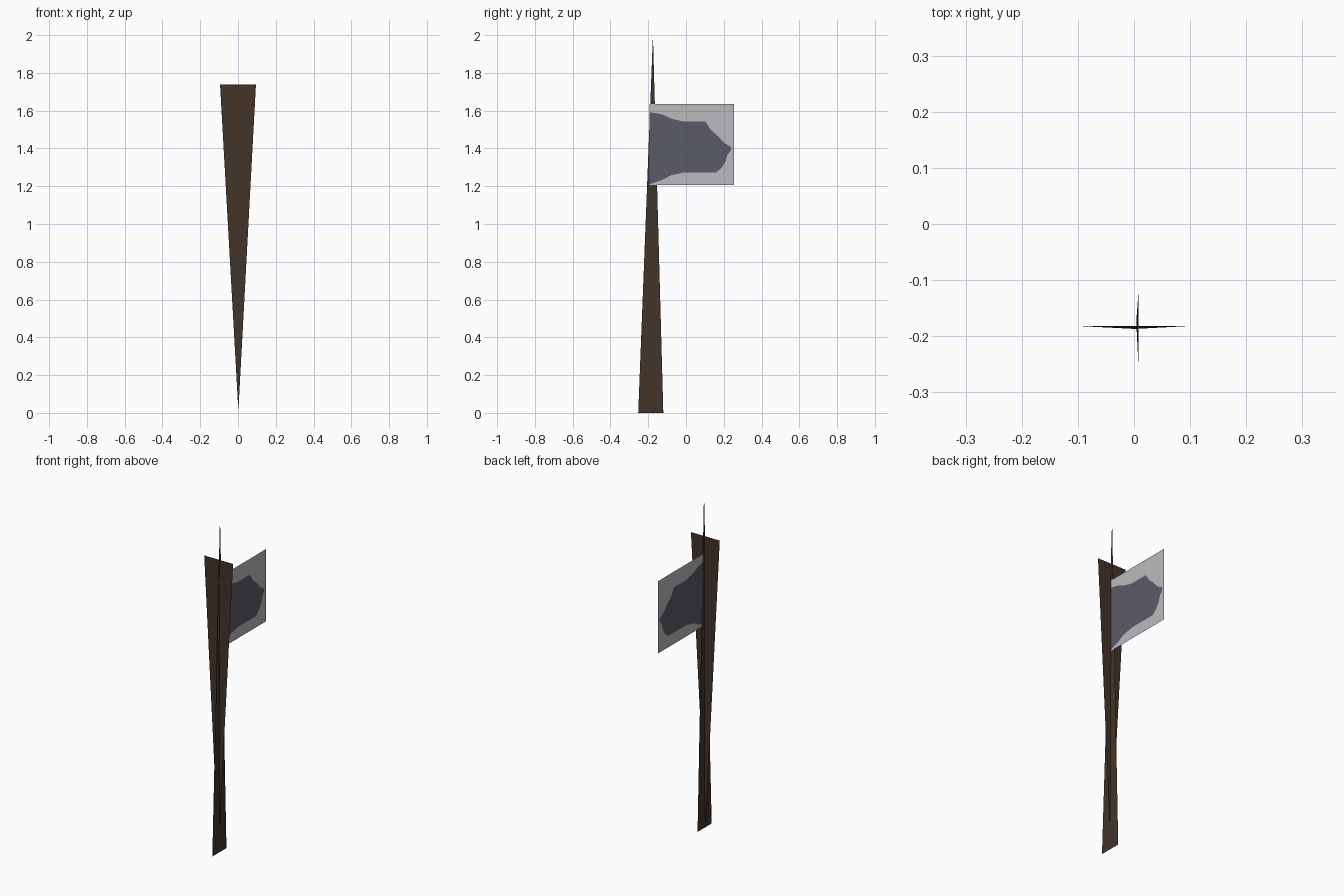
import bpy

cube = bpy.data.objects.get("Cube")
if cube:
    bpy.data.objects.remove(cube)


def material(name, rgb):
    m = bpy.data.materials.new(name)
    m.use_nodes = True
    m.diffuse_color = (*rgb, 1)
    m.node_tree.nodes["Principled BSDF"].inputs["Base Color"].default_value = (*rgb, 1)
    return m


def sheet(name, points, faces, materials):
    """Flat sheet from corner points; each face takes the material of its index."""
    mesh = bpy.data.meshes.new(name)
    mesh.from_pydata(points, [], faces)
    for m in materials:
        mesh.materials.append(m)
    for i, face in enumerate(mesh.polygons):
        face.material_index = i
    obj = bpy.data.objects.new(name, mesh)
    bpy.context.collection.objects.link(obj)
    return obj


wood = material("dark brown wood", (0.055, 0.034, 0.022))
pale = material("pale grey cloth", (0.51, 0.49, 0.51))
slate = material("slate grey emblem", (0.105, 0.105, 0.14))

# Pole: two crossed slim blades, one pointing up and one pointing down
sheet("pole_upright_blade",
      [(0.008, -0.253, 0), (0.008, -0.12, 0), (0.004, -0.175, 2)],
      [(0, 1, 2)], [wood])
sheet("pole_inverted_blade",
      [(0.002, -0.187, 0.01), (0.095, -0.182, 1.738), (-0.095, -0.182, 1.738)],
      [(0, 1, 2)], [wood])

# Flag: ragged emblem outline (y, z) from the top of the hoist round to the bottom
outline = [(-0.193, 1.59), (-0.165, 1.588), (-0.12, 1.578), (-0.077, 1.557),
           (-0.01, 1.542), (0.103, 1.542), (0.13, 1.50), (0.167, 1.468),
           (0.2, 1.43), (0.235, 1.41), (0.241, 1.395), (0.22, 1.367),
           (0.209, 1.33), (0.188, 1.298), (0.161, 1.273), (-0.01, 1.273),
           (-0.08, 1.258), (-0.12, 1.236), (-0.165, 1.22), (-0.193, 1.211)]
corners = [(-0.193, 1.206), (0.253, 1.206), (0.253, 1.636), (-0.193, 1.636)]
n = len(outline)
emblem = list(range(n))[::-1]
border = list(range(n + 4))
sheet("flag", [(0.006, y, z) for y, z in outline + corners],
      [emblem, border], [slate, pale])
